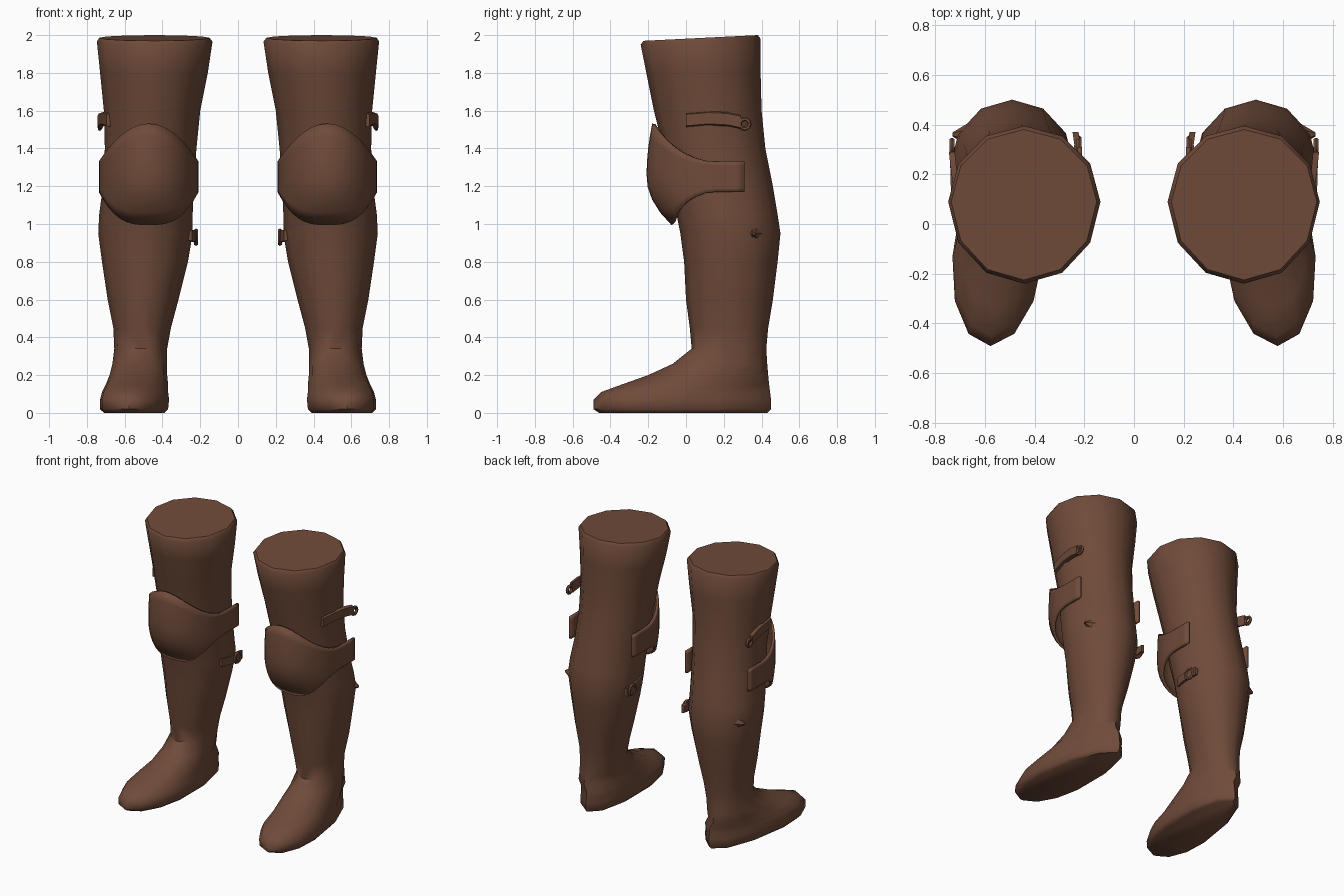
import bpy
import bmesh
import math
from mathutils import Vector

if "Cube" in bpy.data.objects:
    bpy.data.objects.remove(bpy.data.objects["Cube"])

leather = bpy.data.materials.new("brown_leather")
leather.use_nodes = True
color = (0.16, 0.07, 0.042, 1)
leather.diffuse_color = color
leather.node_tree.nodes["Principled BSDF"].inputs["Base Color"].default_value = color
parts = []


def finish(name, bm, side):
    """Mirror the part to the chosen side and make it an object."""
    for v in bm.verts:
        v.co.x *= side
    bmesh.ops.recalc_face_normals(bm, faces=bm.faces)
    mesh = bpy.data.meshes.new(name)
    bm.to_mesh(mesh)
    bm.free()
    mesh.materials.append(leather)
    ob = bpy.data.objects.new(name, mesh)
    bpy.context.collection.objects.link(ob)
    parts.append(ob)
    return ob


def skin(bm, rows, closed):
    """Bridge neighbouring rows of points with quads."""
    grid = [[bm.verts.new(p) for p in row] for row in rows]
    n = len(rows[0])
    for a, b in zip(grid, grid[1:]):
        for i in range(n if closed else n - 1):
            j = (i + 1) % n
            bm.faces.new((a[i], a[j], b[j], b[i]))
    return grid


# Leg sections: height, inner x, outer x, front y, back y, y of widest point
LEG = [
    (0.0, .39, .71, -.46, .43, -.12),
    (0.02, .37, .73, -.49, .45, -.13),
    (0.07, .365, .73, -.49, .45, -.13),
    (0.11, .37, .72, -.45, .445, -.1),
    (0.15, .37, .70, -.34, .44, 0),
    (0.20, .375, .68, -.20, .435, .08),
    (0.26, .375, .665, -.07, .43, .16),
    (0.34, .375, .655, .03, .425, .22),
    (0.45, .355, .66, .02, .435, .22),
    (0.60, .315, .69, .00, .46, .23),
    (0.80, .265, .72, -.01, .485, .23),
    (0.95, .24, .74, -.03, .50, .23),
    (1.05, .24, .735, -.05, .485, .21),
    (1.20, .235, .715, -.09, .46, .18),
    (1.40, .22, .705, -.12, .42, .15),
    (1.60, .20, .71, -.17, .40, .12),
    (1.80, .16, .73, -.21, .395, .1),
    (1.965, .135, .747, -.24, .395, .09),
    (1.985, .15, .735, -.225, .38, .09),
]


def make_leg(side):
    rows = []
    for z, x0, x1, front, back, wide in LEG:
        row = []
        for i in range(12):
            a = math.tau * i / 12
            s = math.sin(a)
            y = wide + s * (back - wide if s > 0 else wide - front)
            x = (x0 + x1) / 2 + math.cos(a) * (x1 - x0) / 2
            if z < 0.2:
                x -= 0.08 * (y - wide)          # toes turned out
            tilt = 0.05 * (y - 0.08) if z > 1.9 else 0
            row.append((x, y, z + tilt))
        rows.append(row)
    bm = bmesh.new()
    grid = skin(bm, rows, True)
    bm.faces.new(grid[0])
    bm.faces.new(grid[-1])
    finish("leg_and_foot", bm, side)


def make_knee_guard(side):
    """Pointed shield over the knee, narrowing into two side straps."""
    rows = []
    for k in range(9):
        t = k / 8
        row = []
        for i in range(-13, 14):
            s = i / 10
            a = max(-1, min(1, s)) * math.pi / 2
            e = abs(math.sin(a))
            low = 1.0 + 0.17 * e ** 3
            high = 1.53 - 0.2 * e ** 2
            z = low + (high - low) * t
            # front bulge is fullest at mid height
            depth = 0.36 - 0.13 * max(0, (1.25 - z) / 0.25) ** 2 - 0.03 * max(0, (z - 1.25) / 0.28) ** 2
            y = 0.16 - depth * math.cos(a) + max(0, abs(s) - 1) * 0.5
            row.append((0.473 + 0.255 * math.sin(a), y, z))
        rows.append(row)
    bm = bmesh.new()
    skin(bm, rows, False)
    ob = finish("knee_guard", bm, side)
    shell = ob.modifiers.new("thickness", "SOLIDIFY")
    shell.thickness = 0.018
    shell.offset = 0


def make_strap(name, path, width, side):
    """Thick band following a path along the leg."""
    rows = []
    for p in path:
        w, d = width / 2, 0.012
        x, y, z = p
        rows.append([(x - d, y, z - w), (x + d, y, z - w * .8),
                     (x + d, y, z + w * .8), (x - d, y, z + w)])
    bm = bmesh.new()
    grid = skin(bm, rows, True)
    bm.faces.new(grid[0])
    bm.faces.new(grid[-1])
    finish(name, bm, side)


def make_loop(name, centre, radius, tube, side):
    """Small ring standing in the side plane."""
    rows = []
    for i in range(13):
        a = math.tau * i / 12
        out = Vector((0, math.cos(a), math.sin(a)))
        row = []
        for j in range(6):
            b = math.tau * j / 6
            p = Vector(centre) + out * (radius + tube * math.cos(b))
            row.append(p + Vector((tube * math.sin(b), 0, 0)))
        rows.append(row)
    bm = bmesh.new()
    skin(bm, rows, True)
    bmesh.ops.remove_doubles(bm, verts=bm.verts, dist=0.0001)
    finish(name, bm, side)


def make_stud(side):
    bm = bmesh.new()
    bmesh.ops.create_cone(bm, segments=6, radius1=0.05, radius2=0.008, depth=0.07)
    for v in bm.verts:
        x, y, z = v.co
        v.co = (0.695 + z, 0.36 + y, 0.95 + x)
    finish("calf_stud", bm, side)


for side in (-1, 1):
    make_leg(side)
    make_knee_guard(side)
    make_strap("thigh_strap", [(.685, .0, 1.55), (.71, .12, 1.56), (.725, .22, 1.555),
                               (.732, .29, 1.54)], .075, side)
    make_loop("thigh_strap_loop", (.732, .31, 1.53), .026, .011, side)
    make_strap("calf_strap", [(.255, .16, .94), (.235, .24, .935), (.228, .32, .93),
                              (.235, .37, .93)], .06, side)
    make_loop("calf_buckle", (.222, .31, .93), .034, .012, side)
    make_stud(side)

# Smooth shading with sharp rims
bpy.ops.object.select_all(action="DESELECT")
for ob in parts:
    ob.select_set(True)
bpy.context.view_layer.objects.active = parts[0]
bpy.ops.object.shade_smooth_by_angle(angle=math.radians(50))
